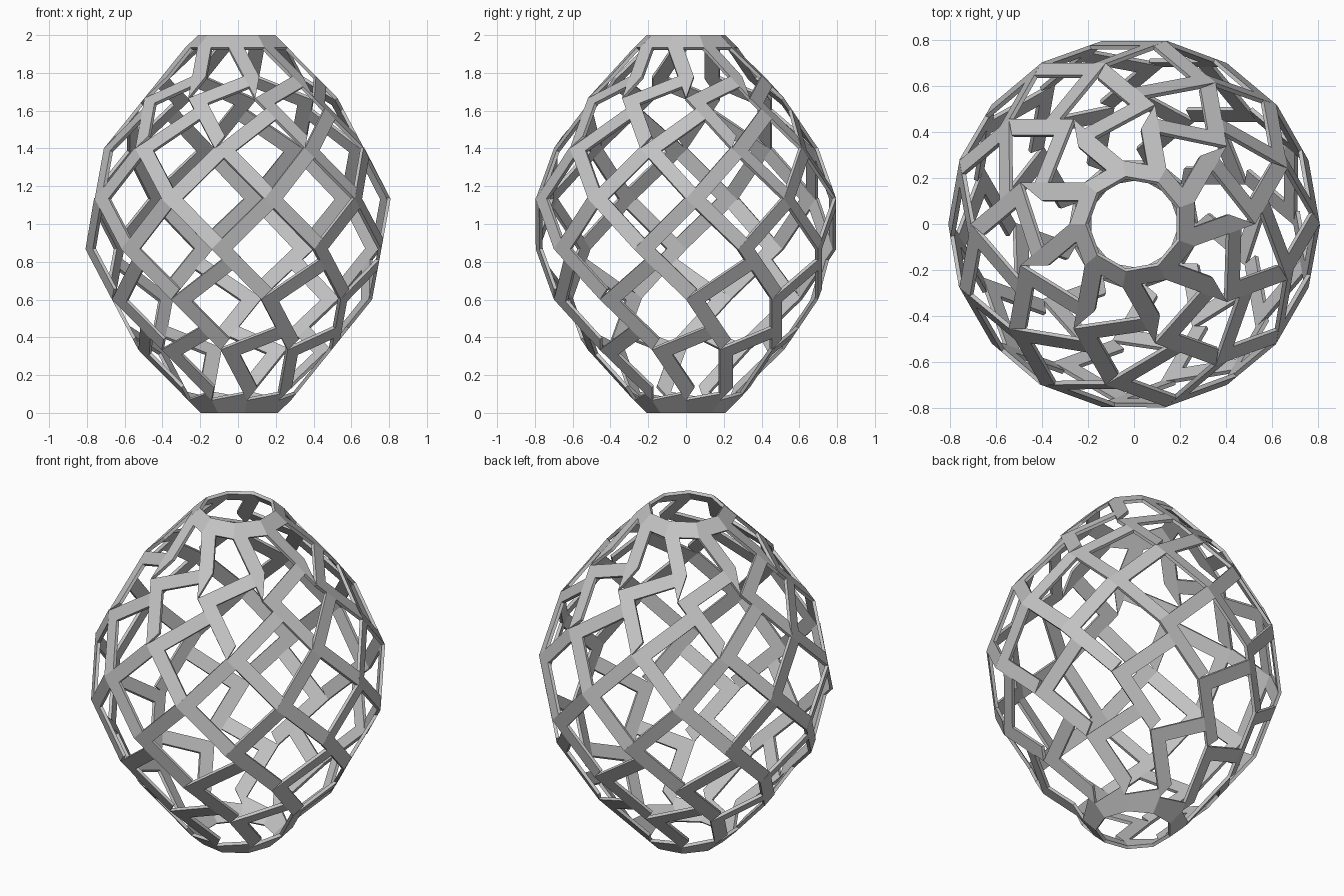
import bpy
import bmesh
from math import sin, cos, pi, radians
from mathutils import Vector

cube = bpy.data.objects.get("Cube")
if cube:
    bpy.data.objects.remove(cube)

SIDES = 9          # strands around the axis
RADIUS = 0.82
STEP = 4 / 15      # height between rings
BASE = -0.2        # virtual lower tip, cut off at z = 0
TOP = 2.0
WIDTH = 0.08       # width of a strip
THICK = 0.018

grey = bpy.data.materials.new("light_grey")
grey.use_nodes = True
colour = (0.55, 0.55, 0.55, 1)
grey.diffuse_color = colour
grey.node_tree.nodes["Principled BSDF"].inputs["Base Color"].default_value = colour


def ring_point(level, degrees):
    r = RADIUS * sin(pi * level / SIDES)
    a = radians(degrees)
    return Vector((r * cos(a), r * sin(a), BASE + STEP * level))


def cut(a, b, z):
    return a.lerp(b, (z - a.z) / (b.z - a.z))


def make_plates(name, polygons):
    bm = bmesh.new()
    for points in polygons:
        bm.faces.new([bm.verts.new(p) for p in points])
    mesh = bpy.data.meshes.new(name)
    bm.to_mesh(mesh)
    bm.free()
    mesh.materials.append(grey)
    ob = bpy.data.objects.new(name, mesh)
    bpy.context.collection.objects.link(ob)
    solid = ob.modifiers.new("thickness", "SOLIDIFY")
    solid.thickness = THICK
    solid.offset = -1


def rhombus(level, degrees):
    """Corners of one facet and the frame of its strips."""
    half = 180 / SIDES
    bottom = ring_point(level, degrees)
    left = ring_point(level + 1, degrees - half)
    right = ring_point(level + 1, degrees + half)
    top = ring_point(level + 2, degrees)
    along = (left - bottom).normalized()
    side = right - bottom
    across = side - along * side.dot(along)
    return bottom, left, right, top, along, across


lattice, top_rim, bottom_rim = [], [], []
for level in range(SIDES - 1):
    for j in range(SIDES):
        degrees = 360 / SIDES * (j + (0.5 if level % 2 == 0 else 0))
        bottom, left, right, top, along, across = rhombus(level, degrees)
        f = WIDTH / across.length
        far = left + across
        if level == 0:
            # lower rim, with its slanted upper edge
            bottom_rim.append([left, cut(bottom, left, 0), cut(bottom, right, 0), right, far])
        elif level == SIDES - 2:
            # upper rim and the struts hanging from it
            top_rim.append([left, right, cut(right, top, TOP), cut(left, top, TOP)])
            lattice.append([left, bottom, bottom.lerp(right, f), left.lerp(right, f)])
        else:
            # L-shaped plate: a strut down the left edge and a square crossbar
            drop = along * WIDTH
            lattice.append([left, bottom, bottom.lerp(right, f),
                            left + across * f - drop, far - drop, far])

make_plates("lattice_strips", lattice)
make_plates("top_rim", top_rim)
make_plates("bottom_rim", bottom_rim)
